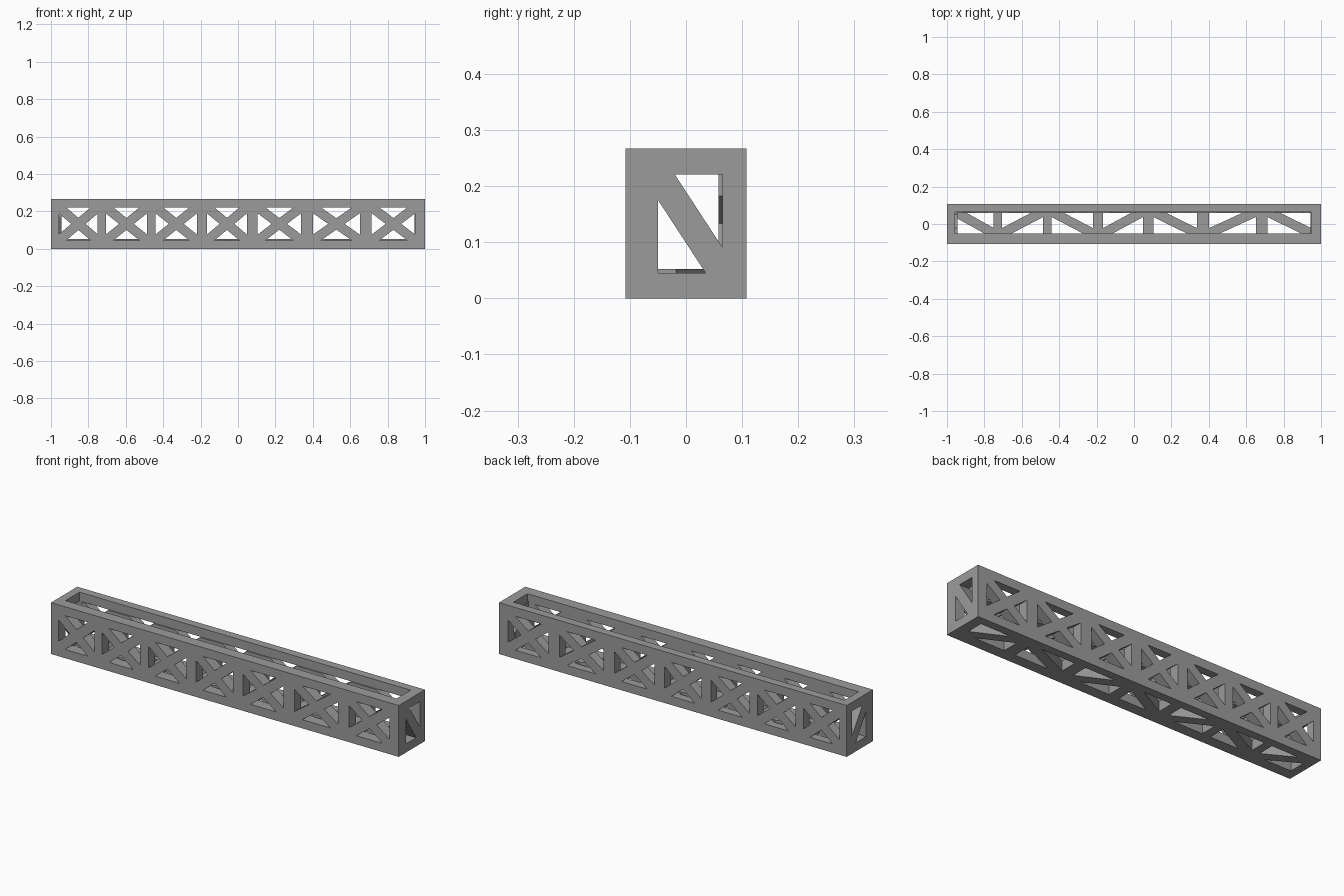
import bpy, bmesh, math
from mathutils import Vector

cube = bpy.data.objects.get("Cube")
if cube:
    bpy.data.objects.remove(cube, do_unlink=True)

steel = bpy.data.materials.new("steel_grey")
steel.use_nodes = True
GREY = (0.33, 0.33, 0.33, 1)
steel.diffuse_color = GREY
steel.node_tree.nodes["Principled BSDF"].inputs["Base Color"].default_value = GREY

HALF_BAR = 0.025
Y_IN = (-0.05, 0.065)       # opening limits across the beam
Z_IN = (0.045, 0.221)       # opening limits in height
PANELS = [(-0.957, -0.75), (-0.706, -0.487), (-0.44, -0.22), (-0.165, 0.047),
          (0.105, 0.337), (0.40, 0.652), (0.715, 0.947)]


def add_box(bm, x, y, z):
    r = bmesh.ops.create_cube(bm, size=1)
    for v in r["verts"]:
        v.co = Vector([lim[0] if c < 0 else lim[1] for c, lim in zip(v.co, (x, y, z))])


def add_prism(bm, points, axis, lo, hi):
    """Extrude a 2D polygon along an axis (0, 1 or 2) from lo to hi."""
    def place(p, d):
        co = list(p)
        co.insert(axis, d)
        return bm.verts.new(co)
    a = [place(p, lo) for p in points]
    b = [place(p, hi) for p in points]
    n = len(points)
    bm.faces.new(a)
    bm.faces.new(b[::-1])
    for i in range(n):
        j = (i + 1) % n
        bm.faces.new((a[j], a[i], b[i], b[j]))


def bar_offsets(u, v):
    w, h = u[1] - u[0], v[1] - v[0]
    length = math.hypot(w, h)
    return HALF_BAR * length / h, HALF_BAR * length / w


def cross_gaps(u, v):
    """Four triangles left open by an X brace."""
    du, dv = bar_offsets(u, v)
    uc, vc = sum(u) / 2, sum(v) / 2
    return [[(u[0] + du, v[1]), (u[1] - du, v[1]), (uc, vc + dv)],
            [(u[0] + du, v[0]), (u[1] - du, v[0]), (uc, vc - dv)],
            [(u[0], v[0] + dv), (u[0], v[1] - dv), (uc - du, vc)],
            [(u[1], v[0] + dv), (u[1], v[1] - dv), (uc + du, vc)]]


def diagonal_gaps(u, v, rising=False):
    """Two triangles left open by a single diagonal brace."""
    du, dv = bar_offsets(u, v)
    tris = [[(u[0] + du, v[1]), (u[1], v[1]), (u[1], v[0] + dv)],
            [(u[0], v[1] - dv), (u[0], v[0]), (u[1] - du, v[0])]]
    if rising:
        tris = [[(u[0] + u[1] - a, b) for a, b in t] for t in tris]
    return tris


def to_object(bm, name):
    bmesh.ops.recalc_face_normals(bm, faces=bm.faces)
    mesh = bpy.data.meshes.new(name)
    bm.to_mesh(mesh)
    bm.free()
    mesh.materials.append(steel)
    obj = bpy.data.objects.new(name, mesh)
    bpy.context.collection.objects.link(obj)
    return obj


def cut(target, bm, name):
    cutter = to_object(bm, name)
    cutter.hide_render = True
    mod = target.modifiers.new(name, "BOOLEAN")
    mod.operation = "DIFFERENCE"
    mod.solver = "EXACT"
    mod.object = cutter
    bpy.context.view_layer.objects.active = target
    bpy.ops.object.modifier_apply(modifier=mod.name)
    bpy.data.objects.remove(cutter, do_unlink=True)


# Solid beam
bm = bmesh.new()
add_box(bm, (-1, 1), (-0.108, 0.108), (0, 0.267))
truss = to_object(bm, "truss_beam")

# Hollow inside
bm = bmesh.new()
add_box(bm, (-0.945, 0.943), (-0.052, 0.058), (0.052, 0.23))
cut(truss, bm, "cavity_cutter")

# Open top between the upper rails
bm = bmesh.new()
add_box(bm, (-0.957, 0.947), Y_IN, (Z_IN[1], 0.3))
cut(truss, bm, "top_cutter")

# X bracing in the front and back walls
bm = bmesh.new()
for panel in PANELS:
    for tri in cross_gaps(panel, Z_IN):
        add_prism(bm, tri, 1, -0.15, -0.048)
        add_prism(bm, tri, 1, 0.054, 0.15)
cut(truss, bm, "side_cutter")

# Zigzag bracing with cross struts in the floor
bm = bmesh.new()
for i, panel in enumerate(PANELS):
    for tri in diagonal_gaps(panel, Y_IN, rising=i % 2 == 1):
        add_prism(bm, tri, 2, -0.05, 0.056)
cut(truss, bm, "floor_cutter")

# Diagonal brace in both end frames
bm = bmesh.new()
for tri in diagonal_gaps(Y_IN, Z_IN):
    add_prism(bm, tri, 0, -1.05, -0.94)
    add_prism(bm, tri, 0, 0.938, 1.05)
cut(truss, bm, "end_cutter")

for poly in truss.data.polygons:
    poly.use_smooth = False
